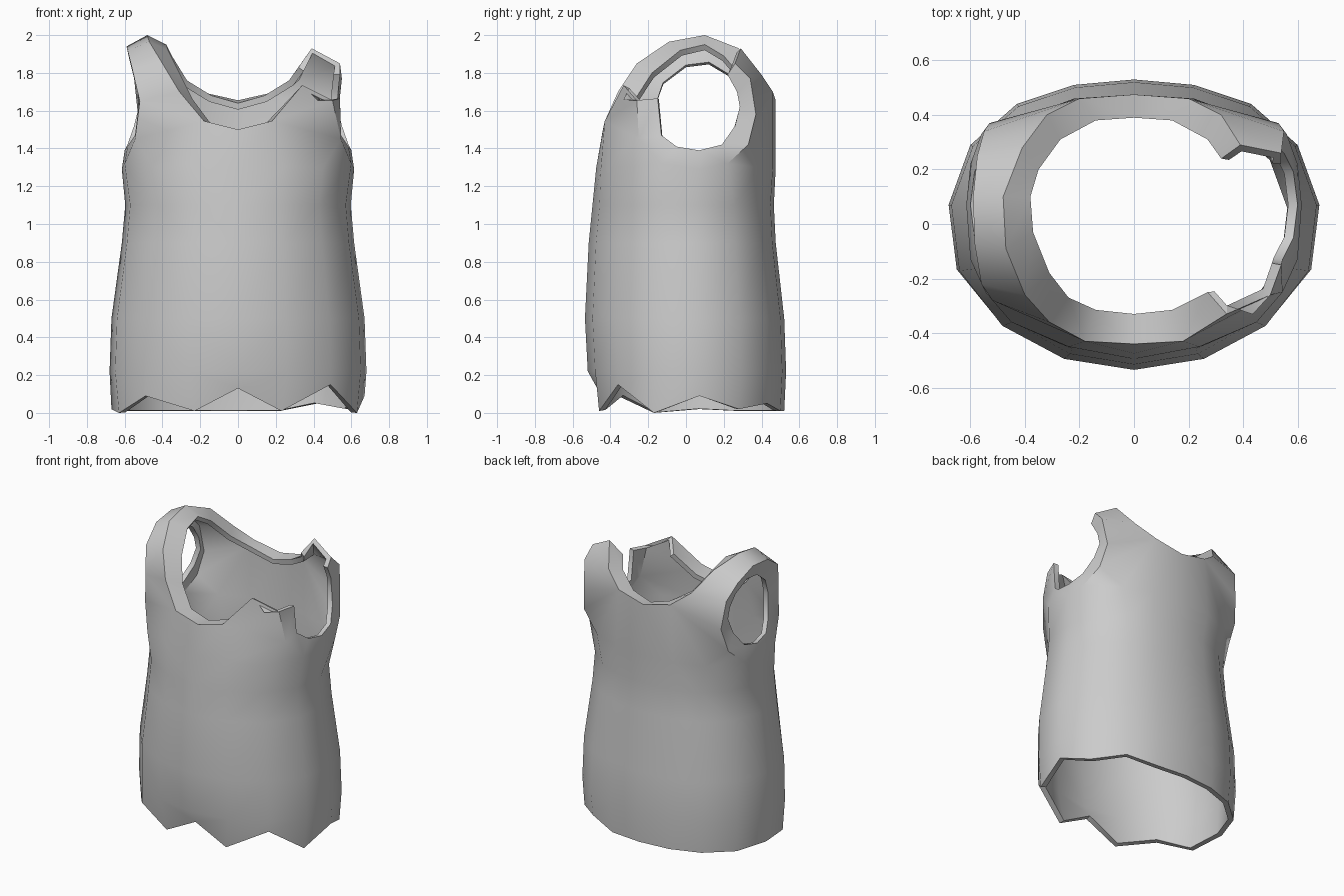
import bpy, bmesh, math

if "Cube" in bpy.data.objects:
    bpy.data.objects.remove(bpy.data.objects["Cube"])

# Cloth colour
cloth = bpy.data.materials.new("grey_cloth")
cloth.diffuse_color = (0.6, 0.6, 0.6, 1)
cloth.use_nodes = True
cloth.node_tree.nodes["Principled BSDF"].inputs["Base Color"].default_value = cloth.diffuse_color

# Half cross-section of the body, front centre to back centre
SECTION = [(0, -.53), (.26, -.49), (.49, -.37), (.65, -.17), (.68, .07),
           (.60, .29), (.43, .44), (.22, .51), (0, .53)]
# Body levels: height, half width, front depth, back depth
LEVELS = [(.22, .68, .52, .53), (.5, .67, .535, .52), (.9, .615, .515, .475),
          (1.1, .597, .495, .465)]
# Torn hem: x, y, then height on the torn side and on the other side
HEM = [(0, -.47, .13, .13), (.23, -.46, .01, .01), (.49, -.36, .15, .09),
       (.63, -.17, 0, 0), (.67, .07, .09, .02), (.59, .28, .02, .01),
       (.42, .43, .05, .01), (.22, .50, .01, .01), (0, .52, .01, .01)]
# Chest and upper back row
CHEST = {0: (0, -.475, 1.3), 1: (.24, -.45, 1.3), 2: (.45, -.36, 1.3),
         6: (.42, .385, 1.3), 7: (.22, .46, 1.3), 8: (0, .475, 1.3)}
# Armhole: seam ring and open edge, from the armpit forwards and over
SEAM = [(.615, .07, 1.29), (.60, -.13, 1.32), (.545, -.25, 1.45),
        (.52, -.28, 1.65), (.56, -.22, 1.82), (.585, -.07, 1.92),
        (.59, .10, 1.94), (.575, .25, 1.87), (.55, .34, 1.77),
        (.53, .37, 1.58), (.56, .33, 1.42), (.60, .22, 1.32)]
HOLE = [(.60, .07, 1.39), (.585, -.05, 1.41), (.545, -.13, 1.47),
        (.525, -.16, 1.63), (.53, -.12, 1.74), (.55, 0, 1.83),
        (.555, .12, 1.845), (.545, .23, 1.78), (.53, .27, 1.70),
        (.525, .285, 1.62), (.55, .26, 1.52), (.585, .19, 1.42)]
# Neckline: outer edge and inward-curled lip, front centre to back centre
NECK = [(0, -.44, 1.50), (.18, -.43, 1.545), (.31, -.36, 1.70),
        (.40, -.26, 1.85), (.47, -.09, 1.965), (.48, .10, 2.0),
        (.41, .28, 1.93), (.32, .40, 1.79), (.20, .46, 1.70), (0, .475, 1.655)]
LIP = [(0, -.33, 1.49), (.14, -.315, 1.525), (.24, -.27, 1.66),
       (.31, -.18, 1.80), (.37, -.03, 1.92), (.38, .10, 1.95),
       (.35, .20, 1.89), (.27, .31, 1.76), (.14, .38, 1.68), (0, .39, 1.64)]

bm = bmesh.new()


def row(points, side):
    return [bm.verts.new((side * x, y, z)) for x, y, z in points]


def strip(a, b, skip=()):
    """Fill quads between two equally long rows."""
    for i in range(len(a) - 1):
        if i not in skip:
            bm.faces.new((a[i], a[i + 1], b[i + 1], b[i]))


def half(side):
    torn = side > 0
    # Body tube with torn hem
    rows = [row([(x, y, t if torn else u) for x, y, t, u in HEM], side)]
    for z, w, f, b in LEVELS:
        rows.append(row([(x * w / .68, y * (f if y < 0 else b) / .53, z)
                         for x, y in SECTION], side))
    for a, b in zip(rows, rows[1:]):
        strip(a, b)
    r = rows[-1]
    p = dict(zip(CHEST, row(CHEST.values(), side)))
    o, h = row(SEAM, side), row(HOLE, side)
    n, l = row(NECK, side), row(LIP, side)
    # Chest, back and armpit panels
    for f in ((r[0], r[1], p[1], p[0]), (p[0], p[1], n[1], n[0]),
              (r[1], r[2], p[2], p[1]), (r[2], r[3], o[1], p[2]),
              (p[2], o[1], o[2]), (p[1], p[2], o[2], n[1]),
              (n[1], o[2], o[3], n[2]), (r[3], r[4], o[0], o[1]),
              (r[4], r[5], o[11], o[0]), (r[5], r[6], p[6], o[11]),
              (p[6], o[10], o[11]), (r[6], r[7], p[7], p[6]),
              (r[7], r[8], p[8], p[7]), (p[7], p[8], n[9], n[8]),
              (p[6], p[7], n[8], o[10]), (o[10], n[8], o[9])):
        bm.faces.new(f)
    # Shoulder strap, armhole band and neck lip; one strap is torn away
    gap = range(3, 7) if torn else ()
    strip(o[3:9] + [o[9]], n[2:9], [i - 3 for i in gap])
    strip(o + o[:1], h + h[:1], gap)
    strip(n, l, [i - 1 for i in gap])
    if torn:
        # Jagged ends of the torn strap
        n[2].co = (.34, -.33, 1.735)
        l[2].co = (.27, -.25, 1.66)
        o[3].co = (.50, -.26, 1.655)
        h[3].co = (.54, -.15, 1.665)
        tip = bm.verts.new((.42, -.30, 1.655))
        bm.faces.new((n[2], tip, o[3]))
        n[6].co = (.39, .29, 1.93)
        l[6].co = (.32, .24, 1.83)
        o[7].co = (.54, .26, 1.85)
        h[7].co = (.54, .22, 1.79)


half(1)
half(-1)
bmesh.ops.remove_doubles(bm, verts=bm.verts, dist=.001)
bmesh.ops.recalc_face_normals(bm, faces=bm.faces)
front = min(bm.faces, key=lambda f: f.calc_center_median().y)
if front.normal.y > 0:
    bmesh.ops.reverse_faces(bm, faces=bm.faces)

mesh = bpy.data.meshes.new("torn_tank_top")
bm.to_mesh(mesh)
bm.free()
mesh.materials.append(cloth)
top = bpy.data.objects.new("torn_tank_top", mesh)
bpy.context.collection.objects.link(top)
bpy.context.view_layer.objects.active = top
top.select_set(True)

# Cloth thickness
wall = top.modifiers.new("cloth_thickness", 'SOLIDIFY')
wall.thickness = .035
wall.offset = -1
bpy.ops.object.modifier_apply(modifier=wall.name)
bpy.ops.object.shade_smooth_by_angle(angle=math.radians(50))
